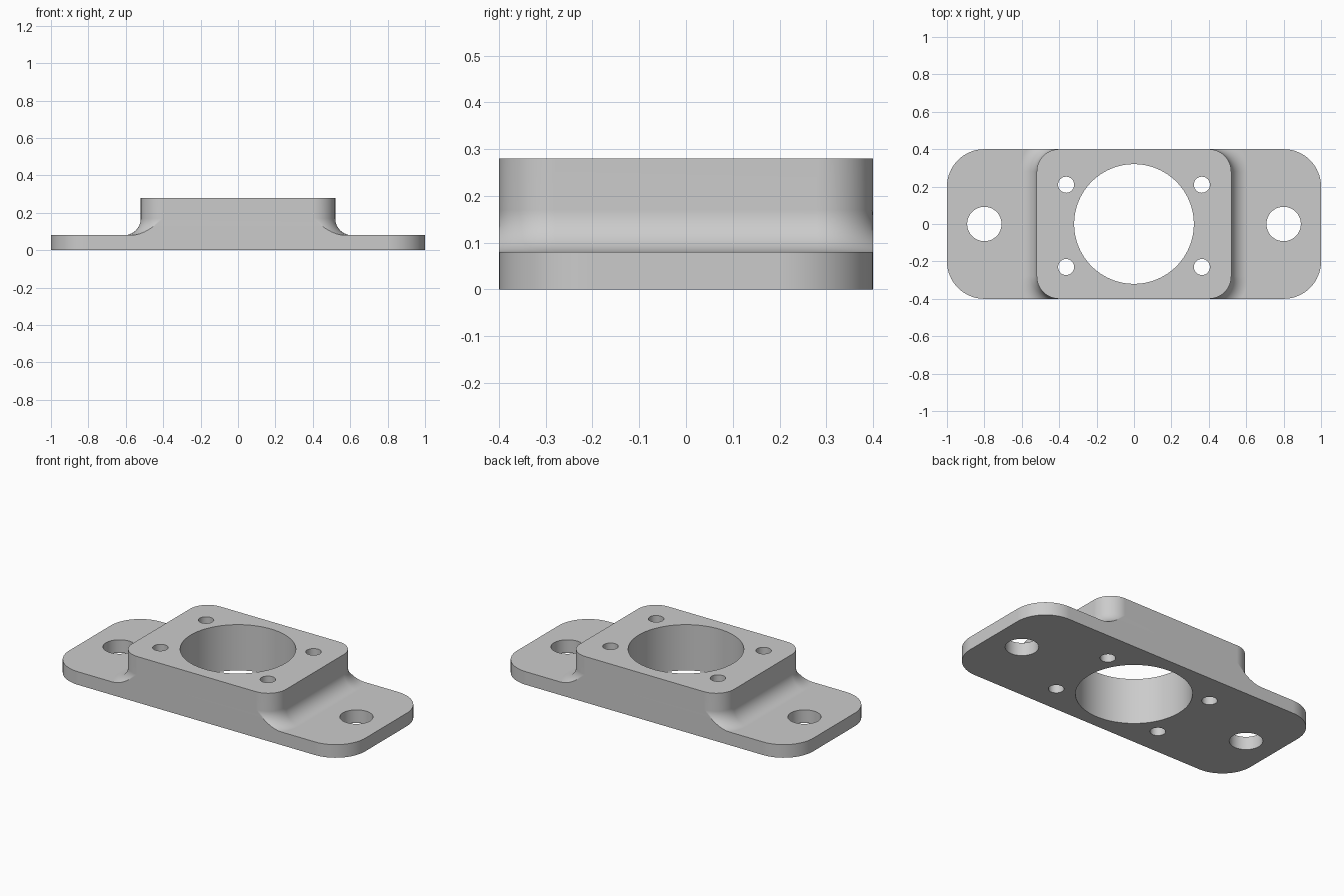
import bpy
import bmesh
from math import asin, cos, sin, pi

cube = bpy.data.objects.get("Cube")
if cube:
    bpy.data.objects.remove(cube, do_unlink=True)

HALF_Y = 0.4        # half width shared by plate and block
PLATE_TOP = 0.08
BLOCK_TOP = 0.28
FILLET = 0.09

grey = bpy.data.materials.new("light grey")
grey.use_nodes = True
grey.diffuse_color = (0.6, 0.6, 0.6, 1)
grey.node_tree.nodes["Principled BSDF"].inputs["Base Color"].default_value = (0.6, 0.6, 0.6, 1)


def outline(half_x, radius, grow=0.0, steps=16):
    """Rounded rectangle grown outward, but cut off at the side planes."""
    cx, cy, r = half_x - radius, HALF_Y - radius, radius + grow
    end = asin(radius / r)
    arc = [(cx + r * cos(end * i / steps), cy + r * sin(end * i / steps)) for i in range(steps)]
    arc.append((cx + r * cos(end), HALF_Y))
    back = [(-x, y) for x, y in reversed(arc)]
    half = arc + back
    return half + [(-x, -y) for x, y in half]


def loft(name, rings):
    """Closed solid through a stack of (outline, height) rings."""
    bm = bmesh.new()
    loops = [[bm.verts.new((x, y, z)) for x, y in pts] for pts, z in rings]
    bm.faces.new(loops[0][::-1])
    bm.faces.new(loops[-1])
    for low, high in zip(loops, loops[1:]):
        n = len(low)
        for i in range(n):
            j = (i + 1) % n
            bm.faces.new((low[i], low[j], high[j], high[i]))
    bmesh.ops.recalc_face_normals(bm, faces=bm.faces)
    mesh = bpy.data.meshes.new(name)
    bm.to_mesh(mesh)
    bm.free()
    mesh.materials.append(grey)
    obj = bpy.data.objects.new(name, mesh)
    bpy.context.collection.objects.link(obj)
    return obj


def combine(target, tool, operation):
    """Apply an exact boolean and discard the tool."""
    mod = target.modifiers.new(operation, "BOOLEAN")
    mod.operation, mod.solver, mod.object = operation, "EXACT", tool
    bpy.context.view_layer.objects.active = target
    bpy.ops.object.modifier_apply(modifier=mod.name)
    bpy.data.objects.remove(tool, do_unlink=True)


def drill(target, x, y, radius, sides):
    circle = [(x + radius * cos(2 * pi * i / sides), y + radius * sin(2 * pi * i / sides))
              for i in range(sides)]
    combine(target, loft("drill", [(circle, -0.1), (circle, 0.4)]), "DIFFERENCE")


# Base plate with large rounded corners
plate_shape = outline(1.0, 0.2)
bracket = loft("mounting_bracket", [(plate_shape, 0), (plate_shape, PLATE_TOP)])

# Raised block flaring into the plate through a concave fillet
rings = []
for i in range(13):
    a = pi / 2 * i / 12
    rings.append((outline(0.52, 0.12, FILLET * (1 - sin(a))),
                  PLATE_TOP + FILLET * (1 - cos(a))))
rings.append((outline(0.52, 0.12), BLOCK_TOP))
combine(bracket, loft("raised_block", rings), "UNION")

# Central bore, ear holes and four screw holes
drill(bracket, 0, 0, 0.32, 96)
for side in (-1, 1):
    drill(bracket, side * 0.8, 0, 0.092, 48)
    for y in (-0.23, 0.21):
        drill(bracket, side * 0.363, y, 0.043, 32)

# Smooth curved walls, crisp rims and flat planes
bpy.ops.object.select_all(action="DESELECT")
bracket.select_set(True)
bpy.context.view_layer.objects.active = bracket
bpy.ops.object.shade_smooth_by_angle(angle=pi / 6)
normals = bracket.modifiers.new("flat_planes", "WEIGHTED_NORMAL")
normals.keep_sharp = True
